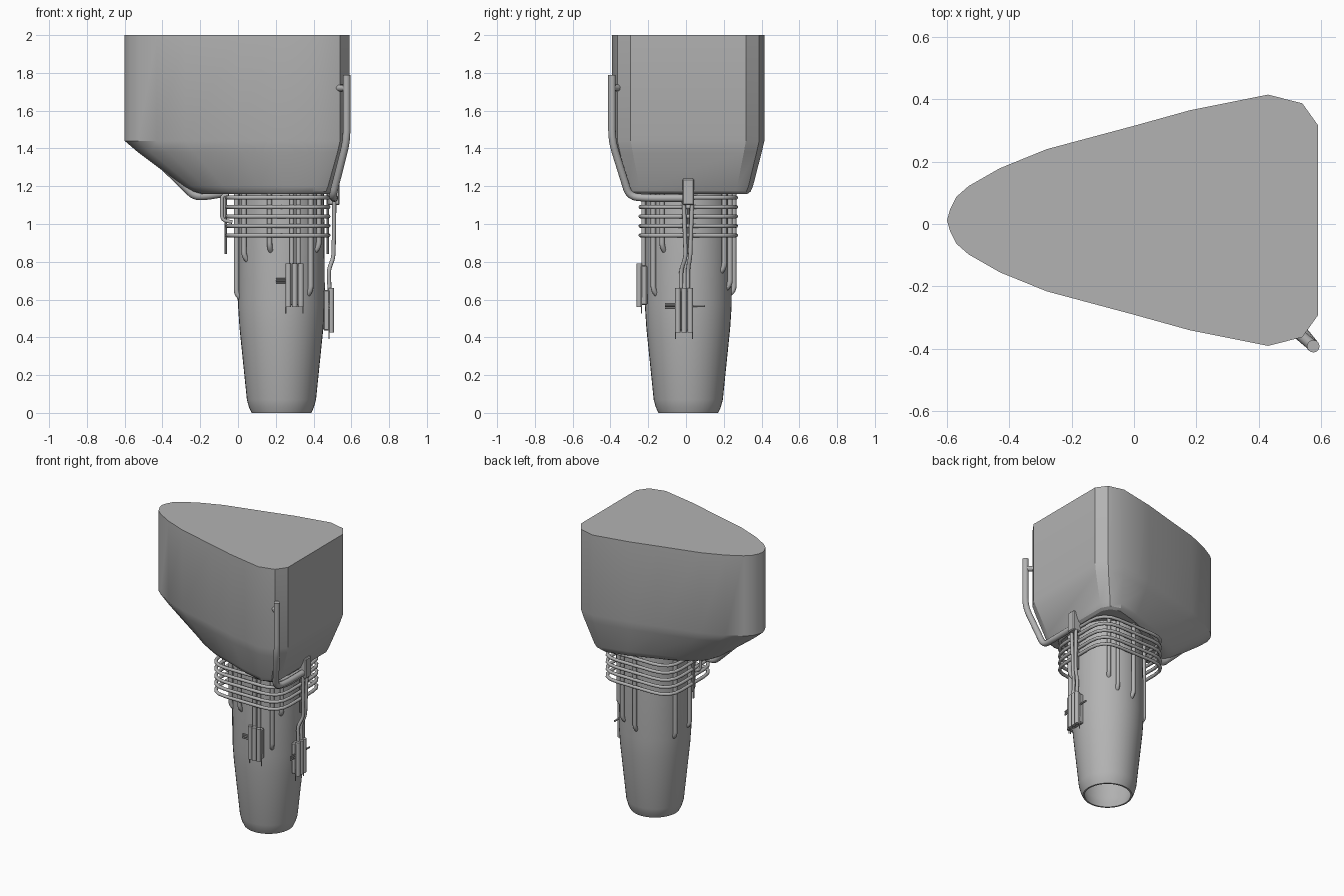
import bpy, bmesh, math
from mathutils import Vector

if "Cube" in bpy.data.objects:
    bpy.data.objects.remove(bpy.data.objects["Cube"])

CY = 0.012                      # symmetry plane of body and nozzle
NX = 0.23                       # nozzle axis
metal = bpy.data.materials.new("grey metal")
metal.diffuse_color = (0.45, 0.45, 0.45, 1)
metal.use_nodes = True
metal.node_tree.nodes["Principled BSDF"].inputs["Base Color"].default_value = metal.diffuse_color


def finish(name, bm, angle=30):
    bmesh.ops.recalc_face_normals(bm, faces=bm.faces)
    me = bpy.data.meshes.new(name)
    bm.to_mesh(me)
    bm.free()
    me.materials.append(metal)
    ob = bpy.data.objects.new(name, me)
    bpy.context.collection.objects.link(ob)
    bpy.ops.object.select_all(action='DESELECT')
    ob.select_set(True)
    bpy.context.view_layer.objects.active = ob
    bpy.ops.object.shade_smooth_by_angle(angle=math.radians(angle))
    return ob


def loft(name, rings, closed=False, angle=30):
    bm = bmesh.new()
    vs = [[bm.verts.new(p) for p in r] for r in rings]
    n = len(vs[0])
    pairs = list(zip(vs, vs[1:])) + ([(vs[-1], vs[0])] if closed else [])
    for a, b in pairs:
        for i in range(n):
            j = (i + 1) % n
            bm.faces.new((a[i], a[j], b[j], b[i]))
    if not closed:
        bm.faces.new(vs[0])
        bm.faces.new(vs[-1])
    return finish(name, bm, angle)


def rounded(pts, rad, closed=False, steps=4):
    # replace each corner of a path with a short curve
    pts = [Vector(p) for p in pts]
    n, out = len(pts), []
    for i, p in enumerate(pts):
        if not closed and i in (0, n - 1):
            out.append(p)
            continue
        a, b = pts[i - 1] - p, pts[(i + 1) % n] - p
        r = min(rad, a.length * 0.45, b.length * 0.45)
        s, e = p + a.normalized() * r, p + b.normalized() * r
        for k in range(steps + 1):
            t = k / steps
            out.append(s * (1 - t) ** 2 + p * 2 * t * (1 - t) + e * t * t)
    return out


def pipe(name, pts, r, bend=0.04, closed=False, sides=10):
    path = rounded(pts, bend, closed)
    n, rings, ref = len(path), [], None
    for i, p in enumerate(path):
        a = path[i - 1] if closed or i else p
        b = path[(i + 1) % n] if closed or i < n - 1 else p
        d = (b - a).normalized()
        if ref is None:
            ref = d.orthogonal()
        if closed:
            ref = Vector((0, 0, 1))
        ref = (ref - d * ref.dot(d)).normalized()
        side = d.cross(ref)
        rings.append([p + (ref * math.cos(t) + side * math.sin(t)) * r
                      for t in (2 * math.pi * k / sides for k in range(sides))])
    return loft(name, rings, closed, 40)


def box(name, lo, hi, bevel=0.006):
    bm = bmesh.new()
    bmesh.ops.create_cube(bm, size=1)
    for v in bm.verts:
        v.co = [(l + h) / 2 + c * (h - l) for l, h, c in zip(lo, hi, v.co)]
    bmesh.ops.bevel(bm, geom=bm.edges[:], offset=bevel, segments=1, affect='EDGES')
    return finish(name, bm)


# Main housing: teardrop outline that tapers in under the straight walls
half = [(-0.59, .035), (-.57, .075), (-.53, .11), (-.43, .167), (-.28, .228), (0, .303),
        (.18, .353), (.43, .403), (.54, .375), (.59, .305)]
outline = [(-0.6, 0)] + half + [(x, -y) for x, y in reversed(half)]


def section(z, x0, x1, sy):
    return [(x0 + (x + 0.6) / 1.19 * (x1 - x0), CY + y * sy, z) for x, y in outline]


loft("housing", [section(2, -.6, .59, 1), section(1.44, -.6, .59, 1),
                 section(1.38, -.53, .573, .965), section(1.2, -.29, .51, .85),
                 section(1.172, -.24, .497, .82), section(1.16, -.2, .48, .78)], angle=28)

# Hollow nozzle, open at the bottom
profile = [(.225, 1.17), (.228, .9), (.23, .57), (.222, .45), (.183, .07), (.172, .03),
           (.158, 0), (.147, 0), (.16, .04), (.172, .08), (.21, .5), (.21, 1.15)]
loft("nozzle", [[(NX + r * math.cos(t), CY + r * math.sin(t), z)
                 for t in (2 * math.pi * k / 40 for k in range(40))]
                for r, z in profile], angle=35)

# Stack of square coils with rounded corners
for i in range(5):
    z = 0.94 + i * 0.05
    pipe("coil", [(.21 + sx * .268, CY + sy * .252, z)
                  for sx, sy in ((-1, -1), (1, -1), (1, 1), (-1, 1))], .011, .13, True)

# Feed pipes that run down the nozzle and bend into it
for deg, z in ((52, .74), (66, .65), (93, .62), (157, .57), (190, .6),
               (215, .8), (255, .85), (-50, .62), (-35, .85)):
    a = math.radians(deg)
    c, s = math.cos(a), math.sin(a)
    pipe("feed_pipe", [(NX + r * c, CY + r * s, h) for r, h in
                       ((.242, 1.17), (.242, z + .03), (.205, z - .005))], .014, .03)

# Large riser pipe on the front right corner, leading under the rear edge
pipe("riser_pipe", [(.575, -.392, 1.79), (.575, -.392, 1.44), (.5, -.3, 1.145),
                    (.51, -.2, 1.137), (.51, .02, 1.137)], .02, .06, sides=14)
pipe("riser_bracket", [(.575, -.392, 1.72), (.52, -.345, 1.72)], .018)

# Return pipe below the nose
pipe("nose_pipe", [(-.43, CY, 1.345), (-.23, CY, 1.15), (-.17, CY, 1.15), (-.05, CY, 1.17)],
     .024, .06, sides=14)

# Junction box and twin cables to the rear actuator
box("junction_box", (.475, -.018, 1.1), (.538, .042, 1.24))
for s in (-1, 1):
    pipe("cable", [(.51, .01 + s * .022, 1.12), (.508, .01 + s * .016, .95),
                   (.505, .01 + s * .012, .82), (.48, -.008 + s * .018, .76),
                   (.485, -.008 + s * .018, .64)], .011, .04)


# Actuators: backing plate, three barrels, end pins and a pronged valve
def actuator(name, centre, out, z0, z1):
    o = Vector(out)
    t = Vector((-o.y, o.x, 0))
    c = Vector(centre)
    up = Vector((0, 0, 1))
    a, b = c - t * .048 - o * .03 + up * (z0 + .01), c + t * .048 + o * .004 + up * (z1 - .01)
    box(name + "_plate", [min(p) for p in zip(a, b)], [max(p) for p in zip(a, b)])
    for k in (-1, 0, 1):
        q = c + t * .033 * k + o * .012
        pipe(name + "_barrel", [q + up * z0, q + up * z1], .015)
    for k in (-1, 1):
        q = c + t * .045 * k
        pipe(name + "_pin", [q + up * (z0 - .035), q + up * (z0 + .05)], .003, sides=6)
    zm = z0 * .4 + z1 * .6
    for dz in (-.012, 0, .012):
        q = c + up * (zm + dz)
        pipe(name + "_prong", [q - t * .03, q - t * .1], .005, sides=6)
    return zm


actuator("front_actuator", (.3, -.235, 0), (0, -1, 0), .56, .79)
zm = actuator("rear_actuator", (.482, -.01, 0), (1, 0, 0), .425, .66)
pipe("rear_actuator_stub", [(.482, .03, zm), (.482, .1, zm)], .006, sides=6)
for x in (.285, .32):
    pipe("front_actuator_line", [(x, -.225, .78), (x, -.225, 1.17)], .012)

# Thin rods and a small loop hung on the coils
for x in (-.065, .475):
    pipe("hanger_rod", [(x, CY, .84), (x, CY, 1.16)], .006, sides=8)
pipe("coil_loop", [(-.05, CY - .05, 1.155), (-.085, CY - .05, 1.15), (-.085, CY - .05, 1.02),
                   (-.03, CY - .05, 1.01)], .01, .03)
